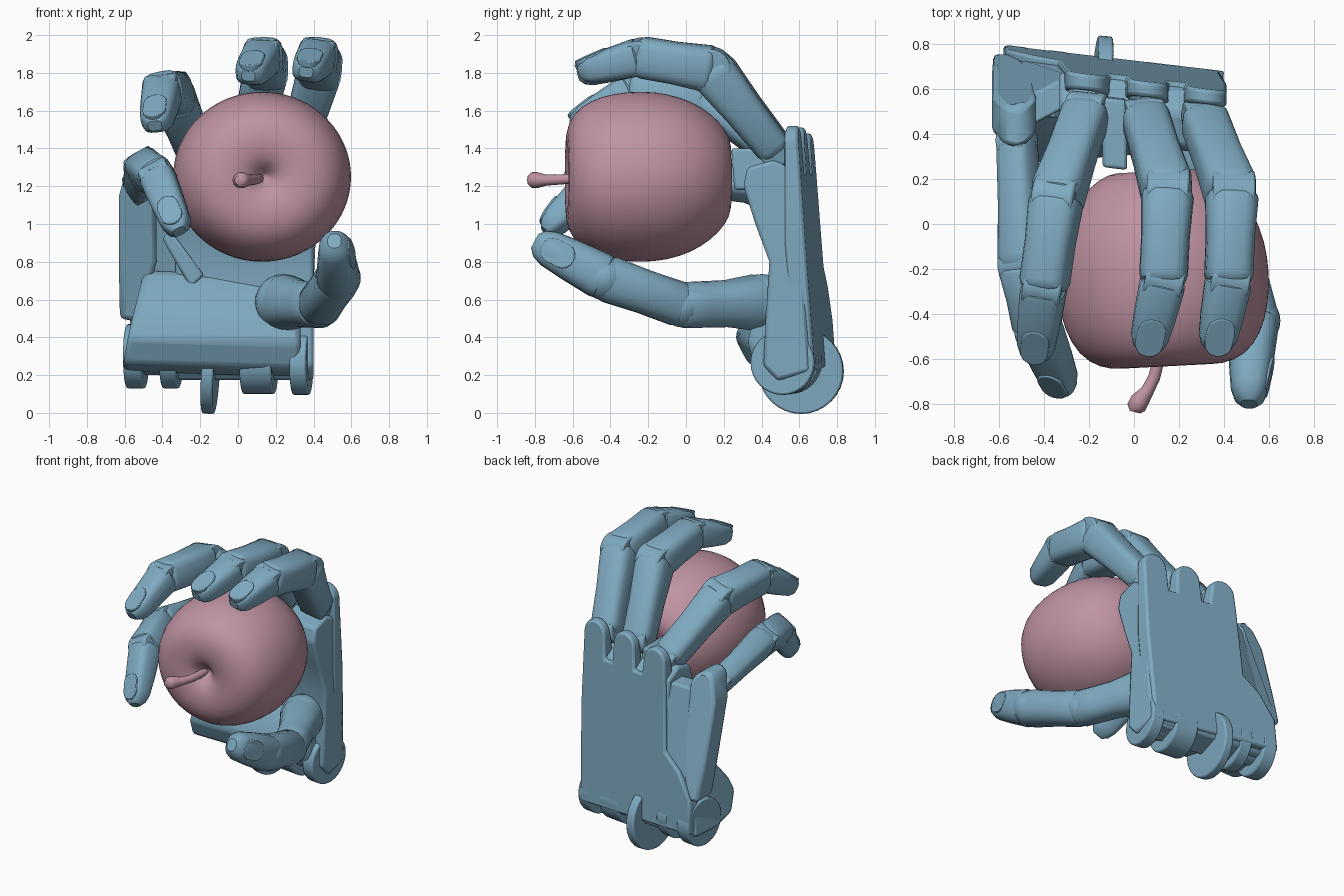
import bpy, bmesh, math
from mathutils import Vector as V, Matrix

if "Cube" in bpy.data.objects:
    bpy.data.objects.remove(bpy.data.objects["Cube"])


def material(name, rgb):
    m = bpy.data.materials.new(name)
    m.diffuse_color = (*rgb, 1)
    m.use_nodes = True
    m.node_tree.nodes["Principled BSDF"].inputs["Base Color"].default_value = m.diffuse_color
    return m


BLUE = material("blue_metal", (0.21, 0.40, 0.53))
PINK = material("fruit_skin", (0.52, 0.29, 0.36))


def finish(name, bm, mat=BLUE, bevel=0, angle=35):
    bmesh.ops.recalc_face_normals(bm, faces=bm.faces)
    me = bpy.data.meshes.new(name)
    bm.to_mesh(me)
    bm.free()
    me.shade_smooth()
    me.set_sharp_from_angle(angle=math.radians(angle))
    me.materials.append(mat)
    ob = bpy.data.objects.new(name, me)
    bpy.context.collection.objects.link(ob)
    if bevel:
        b = ob.modifiers.new("bevel", 'BEVEL')
        b.width, b.segments, b.limit_method = bevel, 2, 'ANGLE'
    return ob


def skin(name, rings, mat=BLUE, angle=35):
    """Skin a stack of closed rings and cap both ends."""
    bm = bmesh.new()
    vs = [[bm.verts.new(p) for p in r] for r in rings]
    n = len(rings[0])
    for r, q in zip(vs, vs[1:]):
        for i in range(n):
            bm.faces.new((r[i], r[(i + 1) % n], q[(i + 1) % n], q[i]))
    bm.faces.new(vs[0])
    bm.faces.new(vs[-1])
    return finish(name, bm, mat, 0, angle)


def prism(name, pts, lo, hi, f, bevel=0.015):
    """Extrude a 2D outline between depths lo and hi, mapped to space by f."""
    bm = bmesh.new()
    a = [bm.verts.new(f(u, v, lo)) for u, v in pts]
    b = [bm.verts.new(f(u, v, hi)) for u, v in pts]
    bm.faces.new(a)
    bm.faces.new(b)
    for i in range(len(pts)):
        j = (i + 1) % len(pts)
        bm.faces.new((a[i], a[j], b[j], b[i]))
    return finish(name, bm, BLUE, bevel)


def cylinder(name, c, axis, r, length, bevel=0.01):
    bm = bmesh.new()
    rot = V(axis).to_track_quat('Z', 'Y').to_matrix().to_4x4()
    bmesh.ops.create_cone(bm, cap_ends=True, segments=32, radius1=r, radius2=r, depth=length,
                          matrix=Matrix.Translation(c) @ rot)
    return finish(name, bm, BLUE, bevel)


def arc(cx, cz, r, a0, a1, n=8):
    return [(cx + r * math.cos(math.radians(a0 + (a1 - a0) * i / n)),
             cz + r * math.sin(math.radians(a0 + (a1 - a0) * i / n))) for i in range(n + 1)]


# Palm space: depth is measured forward from the tilted back of the hand
def back(x, z, depth):
    return V((x, 0.715 - 0.12 * x - 0.07 * (z - 0.4) - depth, z))


def side(depth, z, x):
    return back(x, z, depth)


def frame(a, b, s):
    d = (b - a).normalized()
    s = (s - d * s.dot(d)).normalized()
    return d, s, d.cross(s)


BODY = [(-0.05, 0.72), (0.0, 0.93), (0.05, 1), (0.5, 0.96), (0.93, 1), (1.0, 0.93), (1.04, 0.75)]
ROOT = [(-0.05, 0.72), (0.0, 0.93), (0.1, 1), (0.45, 0.9), (0.75, 0.95), (1.0, 1), (1.04, 0.9)]
TIP = [(-0.02, 0.8), (0.02, 0.96), (0.08, 1), (0.5, 0.97), (0.8, 0.9), (0.93, 0.72), (1.0, 0.4)]


def phalanx(name, a, b, s, w0, t0, w1, t1, prof=BODY, power=0.62):
    d, s, n = frame(a, b, s)
    rings = []
    for t, k in prof:
        c = a.lerp(b, t)
        w, h = (w0 + (w1 - w0) * t) / 2 * k, (t0 + (t1 - t0) * t) / 2 * k
        ring = []
        for i in range(20):
            ang = math.tau * i / 20
            co, si = math.cos(ang), math.sin(ang)
            ring.append(c + s * w * math.copysign(abs(co) ** power, co)
                        + n * h * math.copysign(abs(si) ** power, si))
        rings.append(ring)
    skin(name, rings)


def nail(name, a, b, s, w, t, at=0.72):
    d, s, n = frame(a, b, s)
    d2 = (d - n * 0.16).normalized()
    n2 = d2.cross(s)
    c = a.lerp(b, at) + n * t * 0.46
    outline = arc(0, 0.04, w * 0.34, 0, 180) + arc(0, -0.02, w * 0.34, 180, 360)
    prism(name, outline, -0.03, 0.008, lambda u, v, k: c + s * u + d2 * v + n2 * k, 0.005)


def finger(name, pts, s, w=(0.21, 0.235, 0.215, 0.185), t=(0.19, 0.25, 0.22, 0.15)):
    p, s = [V(q) for q in pts], V(s)
    phalanx(name + "_proximal", p[0], p[1], s, w[0], t[0], w[1], t[1])
    phalanx(name + "_middle", p[1], p[2], s, w[1], t[1], w[2], t[2])
    phalanx(name + "_tip", p[2], p[3], s, w[2] * 0.96, t[2] * 0.92, w[3], t[3], TIP)
    nail(name + "_nail", p[2], p[3], s, w[3], t[3])
    cylinder(name + "_base_hinge", p[0], frame(p[0], p[1], s)[1], 0.085, w[0] * 0.8)
    cylinder(name + "_mid_hinge", p[1], frame(p[1], p[2], s)[1], t[1] * 0.45, w[1] * 0.8)
    cylinder(name + "_end_hinge", p[2], frame(p[2], p[3], s)[1], t[2] * 0.42, w[2] * 0.8)


finger("index_finger", [(0.31, 0.465, 1.40), (0.435, 0.13, 1.82), (0.42, -0.25, 1.885), (0.36, -0.565, 1.805)], (1, 0, -0.1))
finger("middle_finger", [(0.05, 0.475, 1.40), (0.15, 0.14, 1.82), (0.13, -0.25, 1.885), (0.055, -0.565, 1.785)], (1, 0, 0))
finger("ring_finger", [(-0.21, 0.50, 1.36), (-0.345, 0.11, 1.68), (-0.40, -0.28, 1.70), (-0.44, -0.60, 1.52)], (1, 0, 0.2))
finger("little_finger", [(-0.52, 0.36, 1.20), (-0.49, -0.18, 1.29), (-0.425, -0.46, 1.245), (-0.31, -0.745, 0.96)],
       (0.85, 0, 0.5), w=(0.16, 0.20, 0.20, 0.175), t=(0.17, 0.22, 0.21, 0.15))

# Thumb: ball at the root, two tapered bones and a nail
TH = [V(q) for q in ((0.24, 0.40, 0.585), (0.43, -0.02, 0.57), (0.53, -0.43, 0.715), (0.51, -0.80, 0.91))]
TS = V((0, -0.5, -0.87))
phalanx("thumb_root", TH[0], TH[1], TS, 0.30, 0.29, 0.24, 0.23, ROOT, 0.85)
phalanx("thumb_middle", TH[1], TH[2], TS, 0.24, 0.23, 0.25, 0.23, BODY, 0.85)
phalanx("thumb_tip", TH[2], TH[3], TS, 0.25, 0.23, 0.21, 0.18, TIP, 0.8)
nail("thumb_nail", TH[2], TH[3], TS, 0.2, 0.18, 0.64)
for nm, c, r in (("thumb_ball", TH[0], 0.15), ("thumb_elbow", TH[1], 0.117), ("thumb_knuckle", TH[2], 0.12)):
    bm = bmesh.new()
    bmesh.ops.create_uvsphere(bm, u_segments=24, v_segments=14, radius=r, matrix=Matrix.Translation(c))
    finish(nm, bm)

# Back plate with three rounded knuckle tabs that thin towards the top
plate = [(0.38, 0.22), (0.41, 0.9)]
for x, top in ((0.32, 1.43), (0.06, 1.42), (-0.21, 1.39)):
    plate += arc(x, top, 0.09, 0, 180) + [(x - 0.10, 1.27), (x - 0.165, 1.27)]
plate = plate[:-1] + [(-0.34, 0.78), (-0.46, 0.68), (-0.57, 0.5), (-0.58, 0.26)]
prism("back_plate", plate, 0.0, 0.11,
      lambda x, z, k: back(x, z, k - (k > 0) * 0.045 * min(1, max(0, (z - 1.25) / 0.25))))

# Palm body, thicker under the knuckles
prism("palm_body", [(0.02, 0.22), (0.02, 1.28), (0.14, 1.34), (0.28, 1.30), (0.31, 1.20), (0.26, 1.0),
                    (0.20, 0.8), (0.24, 0.5), (0.27, 0.25), (0.2, 0.17)], -0.33, 0.40, side, 0.02)
# Heel pad, swelling forward on the little finger side
prism("heel_pad", [(0.05, 0.23), (0.05, 0.76), (0.22, 0.75), (0.36, 0.64), (0.48, 0.5), (0.53, 0.40), (0.47, 0.26),
                   (0.3, 0.22)], -0.61, 0.33,
      lambda d, z, x: back(x + (x < 0) * 0.25 * max(0, z - 0.3), z - 0.03 * (x > 0), d * (1 if x < 0 else 0.66)), 0.03)


# Little finger metacarpal leaning forward, and the web joining it to the palm
def lean(x, z, k):
    return back(x, z, k + 0.21 * max(0, z - 0.5) * min(1, max(0, (-0.30 - x) / 0.2)))


prism("little_metacarpal", [(-0.52, 0.48), (-0.43, 0.8)] + arc(-0.52, 1.25, 0.085, 0, 140) + [(-0.63, 1.15), (-0.63, 0.75), (-0.625, 0.5)],
      0.02, 0.20, lean, 0.025)
prism("palm_web", [(-0.28, 0.6), (-0.28, 1.27), (-0.46, 1.22), (-0.52, 0.9), (-0.52, 0.55)], 0.02, 0.16, lean)
prism("palm_strut", [(-0.40, 0.92), (-0.36, 0.97), (-0.18, 0.73), (-0.25, 0.66)], 0.1, 0.25, back)
# Peg that holds the fruit
prism("fruit_peg", [(-0.14, 1.18), (-0.03, 1.18), (-0.03, 1.40), (-0.14, 1.40)], 0.1, 0.41, back)

# Wrist lugs and the big pulley disc
for i, (x, w, z) in enumerate(((-0.54, 0.10, 0.30), (-0.355, 0.09, 0.30), (0.11, 0.17, 0.27), (0.335, 0.09, 0.265))):
    cylinder("wrist_lug_%d" % i, (x, 0.555 - 0.12 * x, z), (1, -0.12, 0), 0.17, w)
cylinder("wrist_axle", (-0.1, 0.575, 0.28), (1, -0.12, -0.03), 0.09, 0.9)
cylinder("wrist_pulley", (-0.145, 0.61, 0.22), (1, -0.08, -0.06), 0.225, 0.065)

# Apple turned about its core, dimpled at both ends
AP = [(0.012, -0.53), (0.04, -0.565), (0.08, -0.605), (0.14, -0.63), (0.25, -0.637), (0.35, -0.60), (0.425, -0.51),
      (0.465, -0.38), (0.477, -0.24), (0.464, -0.10), (0.42, 0.03), (0.35, 0.135), (0.265, 0.21), (0.18, 0.245),
      (0.09, 0.22), (0.012, 0.18)]
tilt = Matrix.Rotation(math.radians(3), 3, 'Z')
mid = V((0.125, -0.2, 1.25))
apple = skin("apple", [[mid + tilt @ V((r * math.cos(a), y + 0.2, 0.955 * r * math.sin(a)))
                        for a in [math.tau * i / 40 for i in range(40)]] for r, y in AP], PINK, 180)
apple.modifiers.new("round", 'SUBSURF').levels = 1

# Curved stem, flared at the end
stem = [((0.11, -0.46, 1.245), 0.024), ((0.11, -0.60, 1.24), 0.026), ((0.09, -0.68, 1.235), 0.027),
        ((0.06, -0.74, 1.232), 0.029), ((0.025, -0.785, 1.232), 0.042), ((0.01, -0.815, 1.232), 0.042),
        ((0.005, -0.835, 1.232), 0.024)]
rings = []
for i, (p, r) in enumerate(stem):
    d = V(stem[min(i + 1, 6)][0]) - V(stem[max(i - 1, 0)][0])
    d, s, n = frame(V((0, 0, 0)), d, V((0, 0, 1)))
    rings.append([V(p) + s * r * math.cos(math.tau * k / 12) + n * r * math.sin(math.tau * k / 12) for k in range(12)])
skin("apple_stem", rings, PINK, 50)
